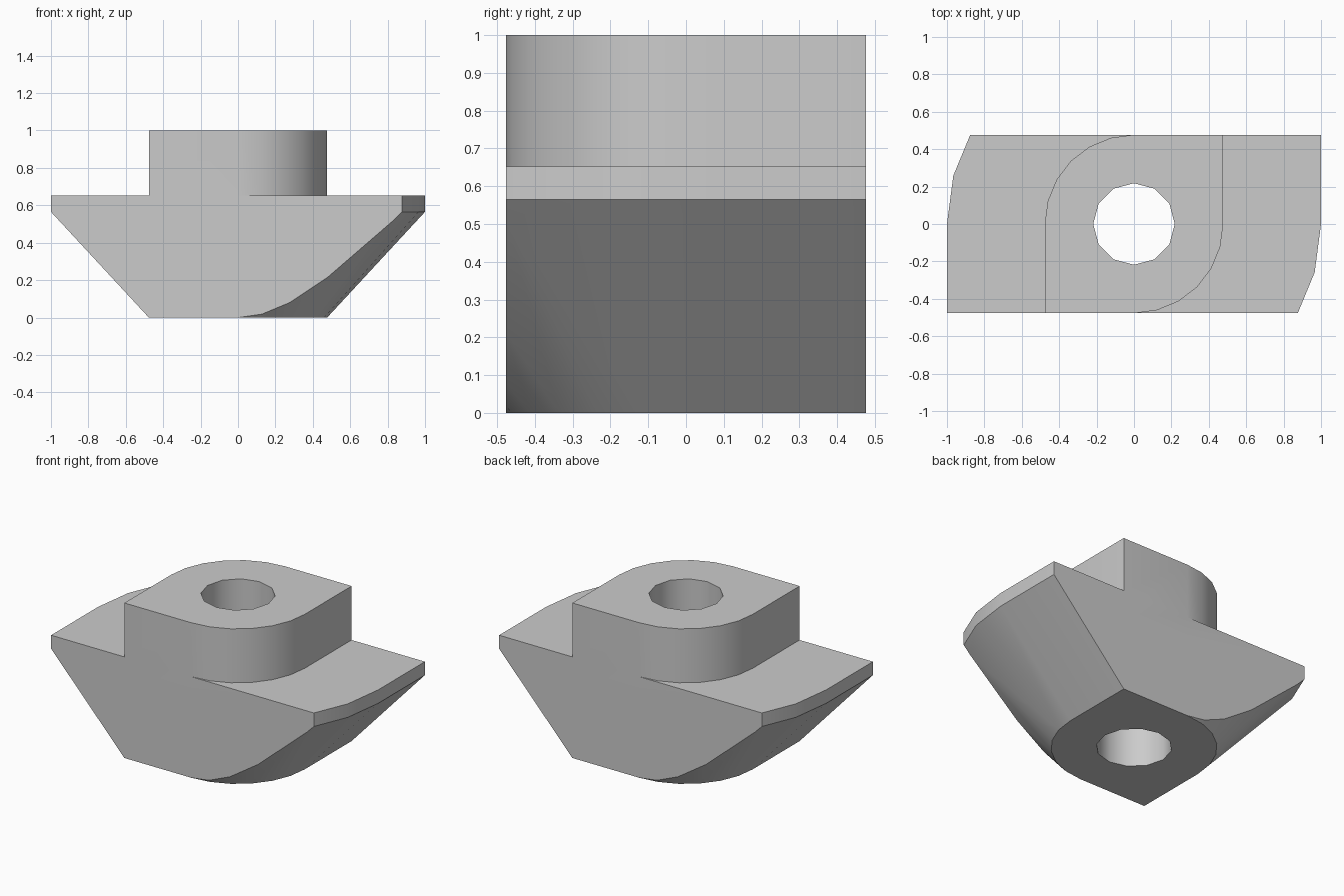
import bpy, bmesh, math
from mathutils import Vector

if "Cube" in bpy.data.objects:
    bpy.data.objects.remove(bpy.data.objects["Cube"], do_unlink=True)

HALF = 0.477      # half width of the neck and the nut
RIM_Z, FLANGE_Z, TOP_Z = 0.565, 0.652, 1.0
HOLE_R = 0.218

steel = bpy.data.materials.new("steel_grey")
steel.use_nodes = True
GREY = (0.6, 0.6, 0.6, 1)
steel.diffuse_color = GREY
steel.node_tree.nodes["Principled BSDF"].inputs["Base Color"].default_value = GREY


def leaf(r):
    """Square with two opposite corners fully rounded."""
    arc = [(r * math.sin(i * math.pi / 12), -r * math.cos(i * math.pi / 12)) for i in range(7)]
    half = arc + [(r, r)]
    return half + [(-x, -y) for x, y in half]


def circle(r):
    return [(r * math.cos(i * math.pi / 6), r * math.sin(i * math.pi / 6)) for i in range(12)]


def loft(name, outline, sections, clip=None):
    """Solid through outline(radius) at each (z, radius), cut to |y| <= clip."""
    bm = bmesh.new()
    rings = [[bm.verts.new((x, y, z)) for x, y in outline(r)] for z, r in sections]
    for a, b in zip(rings, rings[1:]):
        n = len(a)
        for i in range(n):
            j = (i + 1) % n
            bm.faces.new((a[i], a[j], b[j], b[i]))
    bm.faces.new(rings[0][::-1])
    bm.faces.new(rings[-1])
    if clip:
        for side in (-1, 1):
            bmesh.ops.bisect_plane(bm, geom=bm.verts[:] + bm.edges[:] + bm.faces[:],
                                   dist=1e-4, plane_co=Vector((0, side * clip, 0)),
                                   plane_no=Vector((0, side, 0)), clear_outer=True)
            rim = [e for e in bm.edges if e.is_boundary]
            bmesh.ops.holes_fill(bm, edges=rim, sides=0)
    bmesh.ops.recalc_face_normals(bm, faces=bm.faces[:])
    mesh = bpy.data.meshes.new(name)
    bm.to_mesh(mesh)
    bm.free()
    mesh.materials.append(steel)
    obj = bpy.data.objects.new(name, mesh)
    bpy.context.collection.objects.link(obj)
    return obj


def combine(target, tool, operation):
    mod = target.modifiers.new(operation.lower(), 'BOOLEAN')
    mod.object, mod.operation, mod.solver = tool, operation, 'EXACT'
    bpy.ops.object.select_all(action='DESELECT')
    bpy.context.view_layer.objects.active = target
    target.select_set(True)
    bpy.ops.object.modifier_apply(modifier=mod.name)
    bpy.data.objects.remove(tool, do_unlink=True)


# Tapered foot with a thin vertical rim
nut = loft("slot_nut", leaf, [(0, HALF), (RIM_Z, 1), (FLANGE_Z, 1)], clip=HALF)

# Raised neck
combine(nut, loft("neck", leaf, [(0.5, HALF), (TOP_Z, HALF)]), 'UNION')

# Through hole
combine(nut, loft("hole_cutter", circle, [(-0.2, HOLE_R), (1.2, HOLE_R)]), 'DIFFERENCE')

bpy.ops.object.shade_smooth_by_angle(angle=math.radians(35))
